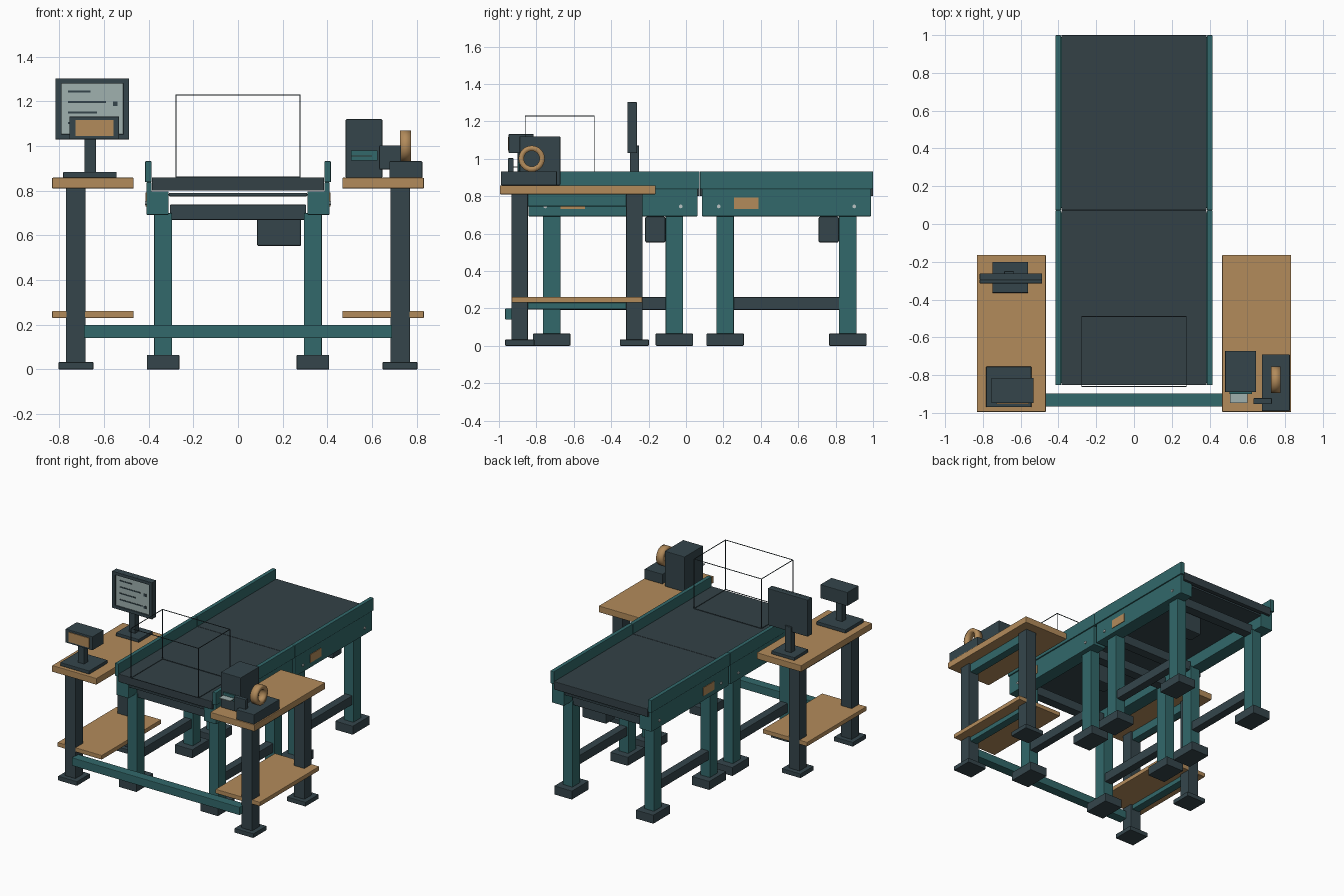
import bpy, math

cube = bpy.data.objects.get("Cube")
if cube:
    bpy.data.objects.remove(cube, do_unlink=True)


def material(name, rgb):
    m = bpy.data.materials.new(name)
    m.use_nodes = True
    m.diffuse_color = (*rgb, 1)
    m.node_tree.nodes["Principled BSDF"].inputs["Base Color"].default_value = (*rgb, 1)
    return m


TEAL = material("teal paint", (0.032, 0.14, 0.145))
DARK = material("dark slate", (0.035, 0.06, 0.071))
BELT = material("belt rubber", (0.033, 0.053, 0.062))
WOOD = material("tan wood", (0.45, 0.26, 0.105))
SCREEN = material("pale screen", (0.35, 0.44, 0.43))
STEEL = material("light steel", (0.5, 0.55, 0.55))


def box(name, x, y, z, mat, bevel=0.004):
    """Box from (min, max) ranges with a small chamfer."""
    bpy.ops.mesh.primitive_cube_add(size=1, location=[(a + b) / 2 for a, b in (x, y, z)])
    o = bpy.context.object
    o.name = name
    for v in o.data.vertices:
        for i, r in enumerate((x, y, z)):
            v.co[i] *= abs(r[1] - r[0])
    o.data.materials.append(mat)
    if bevel:
        mod = o.modifiers.new("chamfer", "BEVEL")
        mod.width = bevel
        mod.segments = 2
    return o


def around(c, half):
    return (c - half, c + half)


def side_range(s, a, b):
    return tuple(sorted((s * a, s * b)))


# Two identical conveyor modules placed end to end
def conveyor(c):
    span = around(c, 0.463)
    box("belt", (-0.385, 0.385), span, (0.8, 0.86), BELT)
    box("slider_bed", (-0.31, 0.31), around(c, 0.45), (0.775, 0.79), DARK)
    for s in (-1, 1):
        box("side_guard", side_range(s, 0.386, 0.416), span, (0.838, 0.932), TEAL)
        box("rail_web", side_range(s, 0.386, 0.41), around(c, 0.452), (0.7, 0.838), TEAL)
        box("side_rail", side_range(s, 0.31, 0.41), around(c, 0.452), (0.692, 0.797), TEAL)
        box("name_plate", side_range(s, 0.408, 0.414), (c - 0.28, c - 0.15), (0.73, 0.792), WOOD, 0)
        box("lower_stringer", side_range(s, 0.305, 0.365), around(c, 0.29), (0.192, 0.26), DARK)
        for e in (-1, 1):
            y = c + e * 0.328
            box("leg", side_range(s, 0.295, 0.375), around(y, 0.047), (0.06, 0.7), TEAL)
            box("foot", side_range(s, 0.262, 0.408), around(y, 0.1), (0, 0.065), DARK)
            bpy.ops.mesh.primitive_cylinder_add(
                vertices=12, radius=0.01, depth=0.01,
                location=(s * 0.411, c + e * 0.362, 0.745), rotation=(0, math.pi / 2, 0))
            bpy.context.object.name = "rail_bolt"
            bpy.context.object.data.materials.append(STEEL)
    for e in (-1, 1):
        box("cross_beam", (-0.305, 0.305), around(c + e * 0.328, 0.035), (0.67, 0.738), DARK)
    box("drive_motor", (0.085, 0.283), (c + 0.172, c + 0.28), (0.552, 0.69), DARK, 0.008)


for centre in (0.537, -0.39):
    conveyor(centre)

# Side workbenches
for s in (-1, 1):
    box("bench_top", side_range(s, 0.467, 0.832), (-0.995, -0.163), (0.81, 0.858), WOOD)
    box("bench_shelf", side_range(s, 0.467, 0.832), (-0.932, -0.233), (0.23, 0.262), WOOD)
    for z in ((0.745, 0.81), (0.195, 0.23)):
        box("bench_bearer", side_range(s, 0.695, 0.755), (-0.85, -0.315), z, TEAL)
    for y in (-0.889, -0.276):
        box("bench_leg", side_range(s, 0.682, 0.77), around(y, 0.044), (0.03, 0.81), DARK)
        box("bench_foot", side_range(s, 0.647, 0.803), around(y, 0.078), (0, 0.033), DARK)
box("bench_tie_bar", (-0.69, 0.69), (-0.967, -0.897), (0.14, 0.2), TEAL)

# Monitor with a framed screen
box("monitor_base", (-0.75, -0.56), (-0.365, -0.2), (0.858, 0.882), DARK)
box("monitor_post", (-0.688, -0.635), (-0.3, -0.25), (0.88, 1.07), DARK)
box("monitor_back", (-0.817, -0.487), (-0.298, -0.262), (1.03, 1.303), DARK)
for x in ((-0.817, -0.79), (-0.514, -0.487)):
    box("monitor_side_frame", x, (-0.314, -0.296), (1.03, 1.303), DARK, 0.002)
for z in ((1.03, 1.053), (1.28, 1.303)):
    box("monitor_cross_frame", (-0.8, -0.5), (-0.314, -0.296), z, DARK, 0.002)
box("monitor_screen", (-0.79, -0.514), (-0.304, -0.297), (1.053, 1.28), SCREEN, 0)
for i, width in enumerate((0.1, 0.17, 0.13, 0.19)):
    z = 1.24 - 0.047 * i
    box("screen_line", (-0.76, -0.76 + width), (-0.307, -0.303), (z, z + 0.008), DARK, 0)
for z in (1.09, 1.18):
    box("screen_button", (-0.56, -0.54), (-0.307, -0.303), (z, z + 0.02), DARK, 0)

# Scale readout on a post
box("readout_base", (-0.783, -0.543), (-0.97, -0.755), (0.858, 0.884), DARK)
box("readout_post", (-0.688, -0.635), (-0.9, -0.85), (0.88, 1.04), DARK)
box("readout_head", (-0.755, -0.532), (-0.948, -0.815), (1.03, 1.132), DARK)
box("readout_panel", (-0.727, -0.557), (-0.953, -0.946), (1.045, 1.117), WOOD, 0)

# Label printer
box("printer_body", (0.482, 0.646), (-0.89, -0.672), (0.858, 1.12), DARK)
box("printer_slot", (0.505, 0.625), (-0.899, -0.889), (0.935, 0.98), TEAL, 0)
box("printer_label", (0.507, 0.6), (-0.948, -0.895), (0.952, 0.958), SCREEN, 0)

# Tape dispenser
box("dispenser_base", (0.677, 0.825), (-0.99, -0.69), (0.858, 0.932), DARK)
box("dispenser_blade", (0.632, 0.73), (-0.953, -0.922), (0.895, 1.003), DARK)
bpy.ops.mesh.primitive_cylinder_add(vertices=32, radius=0.07, depth=0.05, end_fill_type="NOTHING",
                                    location=(0.75, -0.825, 1), rotation=(0, math.pi / 2, 0))
roll = bpy.context.object
roll.name = "tape_roll"
roll.data.materials.append(WOOD)
wall = roll.modifiers.new("wall", "SOLIDIFY")
wall.thickness = 0.028
wall.offset = -1
bpy.ops.object.shade_smooth_by_angle()

# Thin parcel outline standing on the belt
t = 0.002
xs, ys, zs = (-0.277, 0.277), (-0.86, -0.49), (0.862, 1.229)
for y in ys:
    for z in zs:
        box("outline_edge", xs, around(y, t), around(z, t), DARK, 0)
for x in xs:
    for z in zs:
        box("outline_edge", around(x, t), ys, around(z, t), DARK, 0)
    for y in ys:
        box("outline_edge", around(x, t), around(y, t), zs, DARK, 0)
